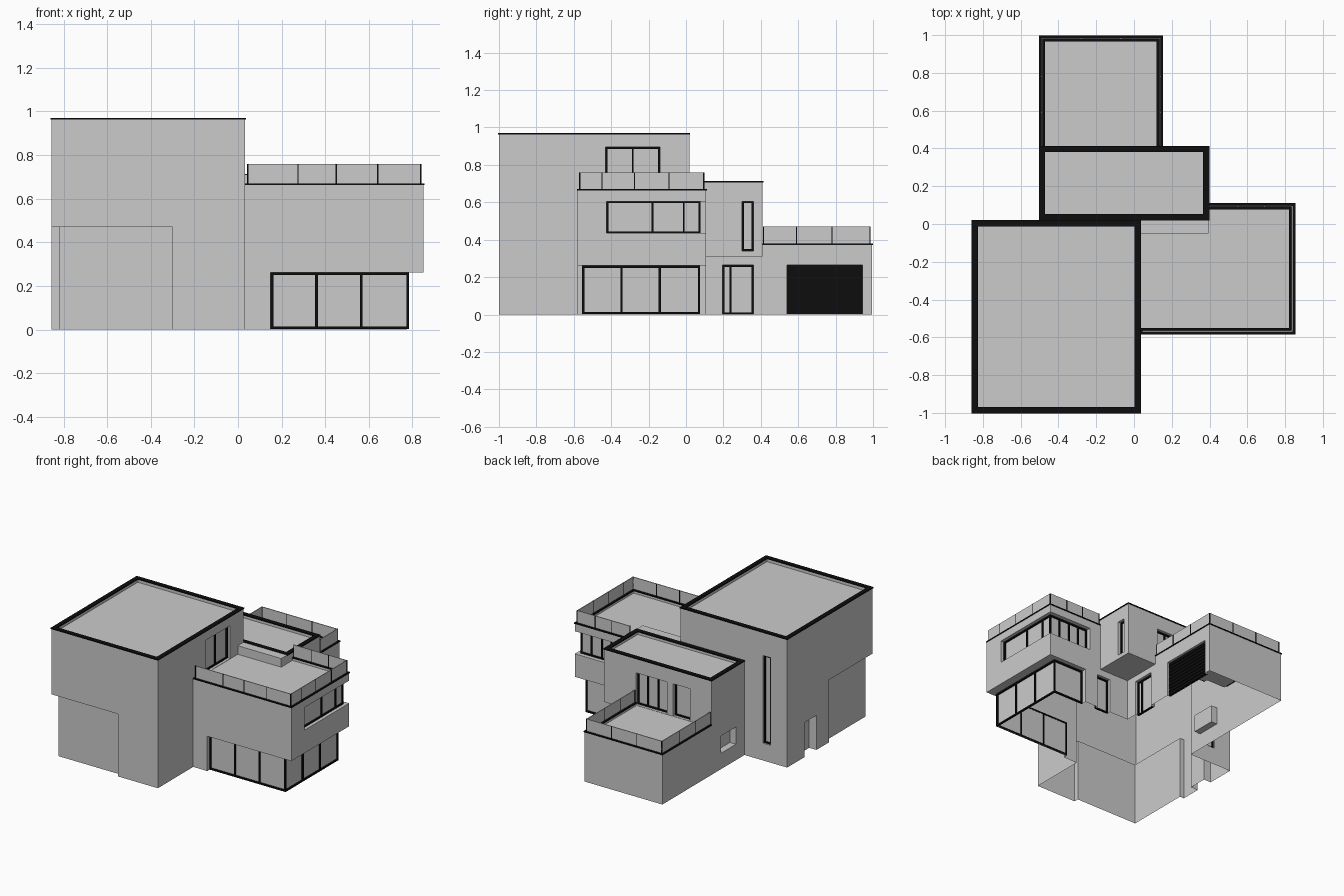
import bpy, bmesh

if "Cube" in bpy.data.objects:
    bpy.data.objects.remove(bpy.data.objects["Cube"])

black = bpy.data.materials.new("black_trim")
black.diffuse_color = (0.004, 0.004, 0.004, 1)
black.use_nodes = True
black.node_tree.nodes["Principled BSDF"].inputs["Base Color"].default_value = black.diffuse_color


def box(name, x, y, z, mat=None):
    """Axis-aligned box from (min, max) ranges."""
    bm = bmesh.new()
    bmesh.ops.create_cube(bm, size=1)
    for v in bm.verts:
        v.co = [r[0] if c < 0 else r[1] for c, r in zip(v.co, (x, y, z))]
    me = bpy.data.meshes.new(name)
    bm.to_mesh(me)
    bm.free()
    ob = bpy.data.objects.new(name, me)
    bpy.context.collection.objects.link(ob)
    if mat:
        me.materials.append(mat)
    return ob


def boolean(target, other, op):
    m = target.modifiers.new("bool", 'BOOLEAN')
    m.operation, m.solver, m.object = op, 'EXACT', other
    bpy.context.view_layer.objects.active = target
    bpy.ops.object.modifier_apply(modifier=m.name)
    bpy.data.objects.remove(other)


def cut(target, x, y, z):
    boolean(target, box("cutter", x, y, z), 'DIFFERENCE')


def slab(name, face, n, u, z, mat=None):
    """Box on a wall: n = range along the wall normal, u = range along the wall."""
    n = (min(n), max(n))
    return box(name, n, u, z, mat) if face[0] == 'x' else box(name, u, n, z, mat)


def frame(name, face, pos, u, z, mullions=(), t=0.010):
    """Black window frame sitting on plane pos, facing outwards."""
    s = 1 if face[1] == '+' else -1
    n = (pos - s * 0.002, pos + s * 0.010)
    for i, c in enumerate([u[0] + t / 2, *mullions, u[1] - t / 2]):
        slab(f"{name}_upright_{i}", face, n, (c - t / 2, c + t / 2), z, black)
    slab(name + "_sill", face, n, u, (z[0], z[0] + t), black)
    slab(name + "_head", face, n, u, (z[1] - t, z[1]), black)


def opening(name, face, pos, u, z, depth=0.03, mullions=(), framed=True):
    """Recess in the shell with an optional frame at its back."""
    s = 1 if face[1] == '+' else -1
    inner = pos - s * depth
    zc = (z[0] if z[0] > 0 else -0.05, z[1])
    boolean(shell, slab("cutter", face, (inner, pos + s * 0.02), u, zc), 'DIFFERENCE')
    if framed:
        frame(name, face, inner, u, z, mullions)


def coping(name, x, y, top, sides="lrfb", w=0.03):
    """Black rim around a flat roof."""
    o, z = 0.004, (top - 0.005, top + 0.003)
    X, Y = (x[0] - o, x[1] + o), (y[0] - o, y[1] + o)
    parts = {'l': ((X[0], x[0] + w), Y), 'r': ((x[1] - w, X[1]), Y),
             'f': (X, (Y[0], y[0] + w)), 'b': (X, (y[1] - w, Y[1]))}
    for k in sides:
        box(f"{name}_coping_{k}", *parts[k], z, black)


def railing(name, face, pos, stops, z):
    """Glass panels between the stops with thin black posts."""
    for i, (a, b) in enumerate(zip(stops, stops[1:])):
        slab(f"{name}_panel_{i}", face, (pos - 0.003, pos + 0.003), (a, b), z)
    for i, c in enumerate(stops):
        slab(f"{name}_post_{i}", face, (pos - 0.004, pos + 0.004),
             (c - 0.003, c + 0.003), z, black)


# Four volumes, each with a sunken roof, merged into one shell
shell = box("house_shell", (-0.855, 0.033), (-1, 0.018), (0, 0.967))
cut(shell, (-0.83, 0.008), (-0.975, -0.007), (0.94, 1.1))
wing = box("right_wing", (-0.05, 0.85), (-0.58, 0.108), (0, 0.667))
cut(wing, (-0.2, 0.825), (-0.555, 0.083), (0.645, 0.8))
garage = box("garage", (-0.5, 0.15), (-0.1, 0.995), (0, 0.377))
cut(garage, (-0.475, 0.125), (0.3, 0.97), (0.355, 0.5))
middle = box("middle", (-0.5, 0.395), (-0.05, 0.41), (0.31, 0.71))
cut(middle, (-0.475, 0.37), (0.045, 0.385), (0.685, 0.9))
for part in (wing, garage, middle):
    boolean(shell, part, 'UNION')

# Lower recess at the front left corner
cut(shell, (-1, -0.30), (-1.1, -0.965), (-0.1, 0.47))
cut(shell, (-1, -0.82), (-1.1, -0.48), (-0.1, 0.47))

# Ground floor glazing of the right wing, set back under the upper floor
cut(shell, (0.15, 0.9), (-0.7, -0.545), (-0.1, 0.262))
cut(shell, (0.775, 0.9), (-0.7, 0.2), (-0.1, 0.262))
cut(shell, (0.53, 0.9), (0.065, 0.2), (-0.1, 0.262))
low = (0.002, 0.262)
frame("ground_front_window", 'y-', -0.545, (0.15, 0.785), low, (0.36, 0.565), 0.012)
frame("ground_side_window", 'x+', 0.775, (-0.555, 0.075), low, (-0.345, -0.14), 0.012)
frame("ground_back_window", 'y+', 0.065, (0.53, 0.785), low, (), 0.012)

# Upper corner window
cut(shell, (0.815, 0.9), (-0.425, 0.2), (0.435, 0.605))
cut(shell, (0.49, 0.9), (0.068, 0.2), (0.435, 0.605))
mid = (0.435, 0.605)
frame("corner_side_window", 'x+', 0.815, (-0.425, 0.078), mid, (-0.18, -0.012))
frame("corner_back_window", 'y+', 0.068, (0.49, 0.825), mid, (0.57, 0.65, 0.735))

# Single doors and windows
opening("roof_terrace_door", 'x+', 0.033, (-0.43, -0.14), (0.647, 0.895), 0.03, (-0.285,))
opening("slit_window", 'x+', 0.395, (0.30, 0.36), (0.34, 0.605))
opening("entrance_door", 'x+', 0.15, (0.195, 0.36), (0, 0.265), 0.03, (0.237,))
opening("wing_back_door", 'y+', 0.108, (0.31, 0.42), (0, 0.26))
opening("terrace_door_wide", 'y+', 0.41, (-0.13, 0.13), (0.357, 0.60), 0.03, (-0.04, 0.045))
opening("terrace_door_small", 'y+', 0.41, (-0.32, -0.18), (0.357, 0.60))
opening("stair_window", 'y+', 0.018, (-0.715, -0.655), (0.13, 0.79), 0.02)
opening("side_window", 'x-', -0.5, (0.12, 0.30), (0.12, 0.25), 0.05, framed=False)
opening("side_door", 'x-', -0.855, (-0.33, -0.19), (0, 0.26), 0.06, framed=False)

# Garage door with ribs
opening("garage_door", 'x+', 0.15, (0.54, 0.945), (0, 0.265), 0.025, framed=False)
box("garage_door", (0.12, 0.132), (0.54, 0.945), (0.003, 0.265), black)
for i in range(10):
    z = 0.006 + i * 0.026
    box(f"garage_door_rib_{i}", (0.13, 0.137), (0.54, 0.945), (z, z + 0.021), black)

# The shell is open underneath
bm = bmesh.new()
bm.from_mesh(shell.data)
floor = [f for f in bm.faces if all(abs(v.co.z) < 1e-4 for v in f.verts)]
bmesh.ops.delete(bm, geom=floor, context='FACES')
bm.to_mesh(shell.data)
bm.free()

# Roof rims
coping("tower", (-0.855, 0.033), (-1, 0.018), 0.967)
coping("middle", (-0.5, 0.395), (0.022, 0.41), 0.71)
coping("wing", (0.037, 0.85), (-0.58, 0.108), 0.667, "rf")
coping("wing_back", (0.40, 0.85), (-0.58, 0.108), 0.667, "b")
coping("garage", (-0.5, 0.15), (0.414, 0.995), 0.377, "lrb")

# Glass railings
hi, lo = (0.667, 0.76), (0.377, 0.47)
railing("wing_front_rail", 'y-', -0.568, (0.045, 0.275, 0.45, 0.64, 0.838), hi)
railing("wing_side_rail", 'x+', 0.838, (-0.568, -0.45, -0.275, -0.09, 0.095), hi)
railing("wing_back_rail", 'y+', 0.095, (0.40, 0.55, 0.69, 0.838), hi)
for side, px in (("left", -0.488), ("right", 0.138)):
    railing(f"terrace_{side}_rail", 'x+', px, (0.415, 0.59, 0.78, 0.983), lo)
railing("terrace_back_rail", 'y+', 0.983, (-0.488, -0.28, -0.07, 0.138), lo)
